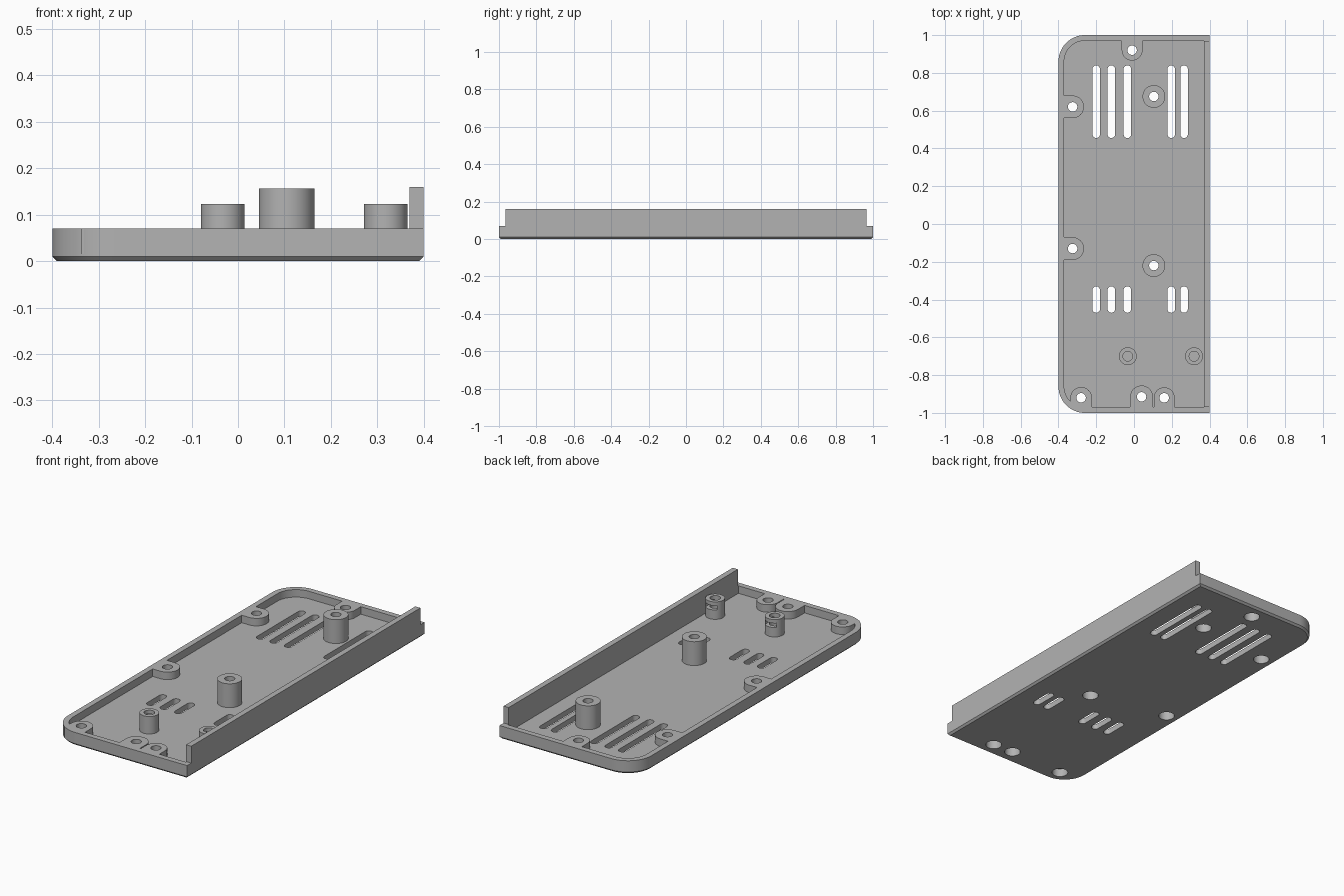
import bpy
import bmesh
from math import cos, sin, pi

cube = bpy.data.objects.get("Cube")
if cube:
    bpy.data.objects.remove(cube)

# One flat plastic colour
grey = bpy.data.materials.new("light grey plastic")
grey.use_nodes = True
COLOUR = (0.45, 0.45, 0.45, 1)
grey.diffuse_color = COLOUR
grey.node_tree.nodes["Principled BSDF"].inputs["Base Color"].default_value = COLOUR

FLOOR, RIM, WALL = 0.03, 0.07, 0.03
cutters = []


def loft(name, layers):
    """Closed solid through stacked outlines, given as (points, z)."""
    bm = bmesh.new()
    rings = [[bm.verts.new((x, y, z)) for x, y in pts] for pts, z in layers]
    bm.faces.new(rings[0][::-1])
    bm.faces.new(rings[-1])
    n = len(rings[0])
    for low, high in zip(rings, rings[1:]):
        for i in range(n):
            j = (i + 1) % n
            bm.faces.new((low[i], low[j], high[j], high[i]))
    bmesh.ops.recalc_face_normals(bm, faces=bm.faces)
    mesh = bpy.data.meshes.new(name)
    bm.to_mesh(mesh)
    bm.free()
    mesh.materials.append(grey)
    ob = bpy.data.objects.new(name, mesh)
    bpy.context.collection.objects.link(ob)
    return ob


def arc(cx, cy, r, start, end, steps=16):
    return [(cx + r * cos(start + (end - start) * i / steps),
             cy + r * sin(start + (end - start) * i / steps)) for i in range(steps + 1)]


def circle(x, y, r):
    return arc(x, y, r, 0, 2 * pi, 40)[:-1]


def rect(x0, x1, y0, y1):
    return [(x0, y0), (x1, y0), (x1, y1), (x0, y1)]


def outline(inset):
    """Tray outline: two rounded corners on one long side, square on the other."""
    x, y, r = 0.4 - inset, 1 - inset, 0.14 - inset
    return ([(x, -y), (x, y)] + arc(-0.26, 0.86, r, pi / 2, pi)
            + arc(-0.26, -0.86, r, pi, 1.5 * pi))


def tab(x, y, r, facing, reach):
    """U shape: round end towards 'facing', straight sides back to the wall."""
    pts = arc(x, y, r, facing - pi / 2, facing + pi / 2, 20)
    dx, dy = -cos(facing) * reach, -sin(facing) * reach
    return pts + [(pts[-1][0] + dx, pts[-1][1] + dy), (pts[0][0] + dx, pts[0][1] + dy)]


def boolean(ob, other, operation):
    mod = ob.modifiers.new("boolean", "BOOLEAN")
    mod.operation, mod.solver, mod.object = operation, "EXACT", other
    bpy.context.view_layer.objects.active = ob
    bpy.ops.object.modifier_apply(modifier=mod.name)


def consume(ob, other, operation):
    boolean(ob, other, operation)
    bpy.data.objects.remove(other)


# Tray with chamfered underside, hollowed to a thin floor
tray = loft("tray", [(outline(0.01), 0), (outline(0), 0.01), (outline(0), RIM)])
consume(tray, loft("cavity", [(outline(WALL), FLOOR), (outline(WALL), 0.2)]), "DIFFERENCE")

# Tall side wall standing on the straight rim
consume(tray, loft("side_wall", [(rect(0.37, 0.4, -0.965, 0.965), FLOOR),
                                 (rect(0.37, 0.4, -0.965, 0.965), 0.16)]), "UNION")

# Screw bosses growing out of the rim: x, y, radius, facing
bosses = [(-0.01, 0.92, 0.055, -pi / 2), (-0.325, 0.62, 0.06, 0), (-0.325, -0.13, 0.06, 0),
          (-0.28, -0.92, 0.057, pi / 2), (0.04, -0.915, 0.06, pi / 2),
          (0.16, -0.92, 0.055, pi / 2)]
for x, y, r, facing in bosses:
    shape = tab(x, y, r, facing, 0.06)
    consume(tray, loft("screw_boss", [(shape, 0.015), (shape, RIM)]), "UNION")

# Tall hollow posts
tall_posts = []
for label, y in (("back", 0.675), ("front", -0.22)):
    ring = circle(0.105, y, 0.06)
    tall_posts.append(loft(label + "_tall_post", [(ring, 0.02), (ring, 0.157)]))


# Stepped screw holes, wide from below
def screw_hole(x, y, depth):
    wide, thin = circle(x, y, 0.04), circle(x, y, 0.025)
    return loft("screw_hole", [(wide, -0.05), (wide, depth), (thin, depth), (thin, 0.3)])


for x, y, r, facing in bosses:
    consume(tray, screw_hole(x, y, 0.045), "DIFFERENCE")
for post, y in zip(tall_posts, (0.675, -0.22)):
    hole = screw_hole(0.105, y, 0.12)
    boolean(post, hole, "DIFFERENCE")
    consume(tray, hole, "DIFFERENCE")

# Rounded vent slots
for x in (-0.2, -0.12, -0.035, 0.197, 0.265):
    for y0, y1 in ((0.455, 0.84), (-0.47, -0.33)):
        r = 0.02
        slot = arc(x, y1 - r, r, 0, pi, 10) + arc(x, y0 + r, r, pi, 2 * pi, 10)
        consume(tray, loft("vent", [(slot, -0.05), (slot, 0.3)]), "DIFFERENCE")

# Short posts with a blind hole and a side pocket
short_posts = []
for label, x in (("right", -0.033), ("left", 0.318)):
    ring, bore = circle(x, -0.7, 0.047), circle(x, -0.7, 0.026)
    post = loft(label + "_short_post", [(ring, 0.02), (ring, 0.123)])
    consume(post, loft("bore", [(bore, 0.05), (bore, 0.2)]), "DIFFERENCE")
    pocket = rect(x - 0.033, x + 0.033, -0.725, -0.6)
    consume(post, loft("pocket", [(pocket, 0.08), (pocket, 0.103)]), "DIFFERENCE")
    short_posts.append(post)

# Smooth round walls, sharp edges kept
for ob in [tray] + tall_posts + short_posts:
    bpy.ops.object.select_all(action="DESELECT")
    ob.select_set(True)
    bpy.context.view_layer.objects.active = ob
    bpy.ops.object.shade_smooth_by_angle()
